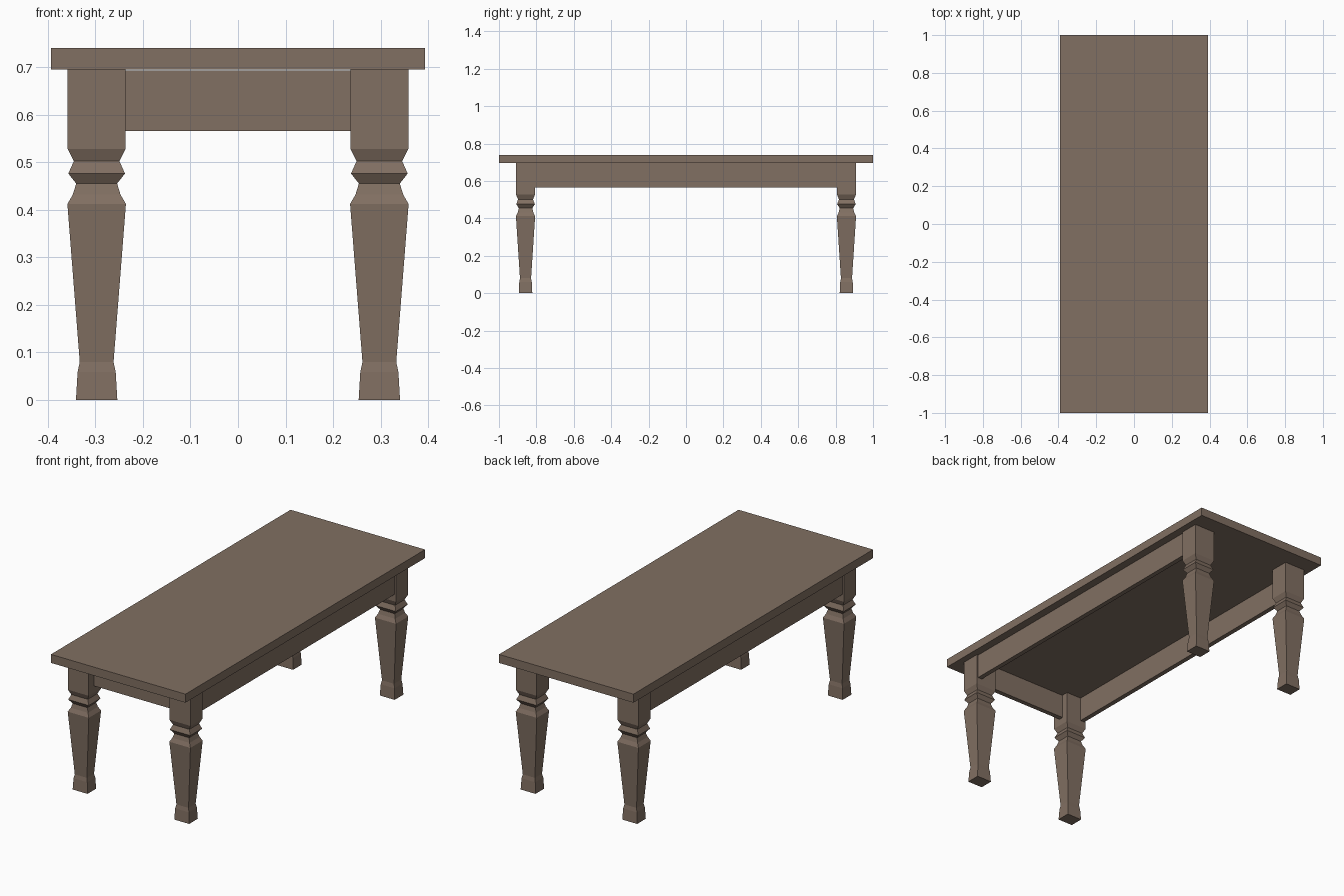
import bpy, bmesh

if "Cube" in bpy.data.objects:
    bpy.data.objects.remove(bpy.data.objects["Cube"])

wood = bpy.data.materials.new("brown_wood")
wood.diffuse_color = (0.22, 0.16, 0.122, 1)
wood.use_nodes = True
wood.node_tree.nodes["Principled BSDF"].inputs["Base Color"].default_value = wood.diffuse_color


def finish(name, bm):
    bmesh.ops.recalc_face_normals(bm, faces=bm.faces)
    mesh = bpy.data.meshes.new(name)
    bm.to_mesh(mesh)
    bm.free()
    mesh.materials.append(wood)
    obj = bpy.data.objects.new(name, mesh)
    bpy.context.collection.objects.link(obj)
    return obj


def box(name, lo, hi):
    bm = bmesh.new()
    bmesh.ops.create_cube(bm, size=1)
    for v in bm.verts:
        v.co = [(a + b) / 2 + c * (b - a) for a, b, c in zip(lo, hi, v.co)]
    return finish(name, bm)


# Leg outline: (height, half width in x)
LEG = [(0, 0.0435), (0.059, 0.040), (0.08, 0.0355), (0.412, 0.0615),
       (0.432, 0.050), (0.455, 0.043), (0.476, 0.0595), (0.502, 0.048),
       (0.528, 0.061), (0.696, 0.061)]
DEPTH = 0.835  # legs are a little thinner in y than in x


def leg(name, cx, cy):
    bm = bmesh.new()
    rings = [[bm.verts.new((cx + sx * w, cy + sy * w * DEPTH, z))
              for sx, sy in ((-1, -1), (1, -1), (1, 1), (-1, 1))]
             for z, w in LEG]
    for a, b in zip(rings, rings[1:]):
        for i in range(4):
            j = (i + 1) % 4
            bm.faces.new((a[i], a[j], b[j], b[i]))
    bm.faces.new(rings[0])
    bm.faces.new(rings[-1])
    return finish(name, bm)


# Table top
box("table_top", (-0.393, -1, 0.695), (0.393, 1, 0.74))

# Four carved legs and the two long side rails
for side, sx in (("left", -1), ("right", 1)):
    for end, sy in (("front", -1), ("back", 1)):
        leg(f"{end}_{side}_leg", sx * 0.297, sy * 0.858)
    x0, x1 = sorted((sx * 0.325, sx * 0.35))
    box(f"{side}_rail", (x0, -0.83, 0.565), (x1, 0.83, 0.695))

# Short rail at the front only; the back end is open
box("front_rail", (-0.25, -0.867, 0.565), (0.25, -0.842, 0.693))
